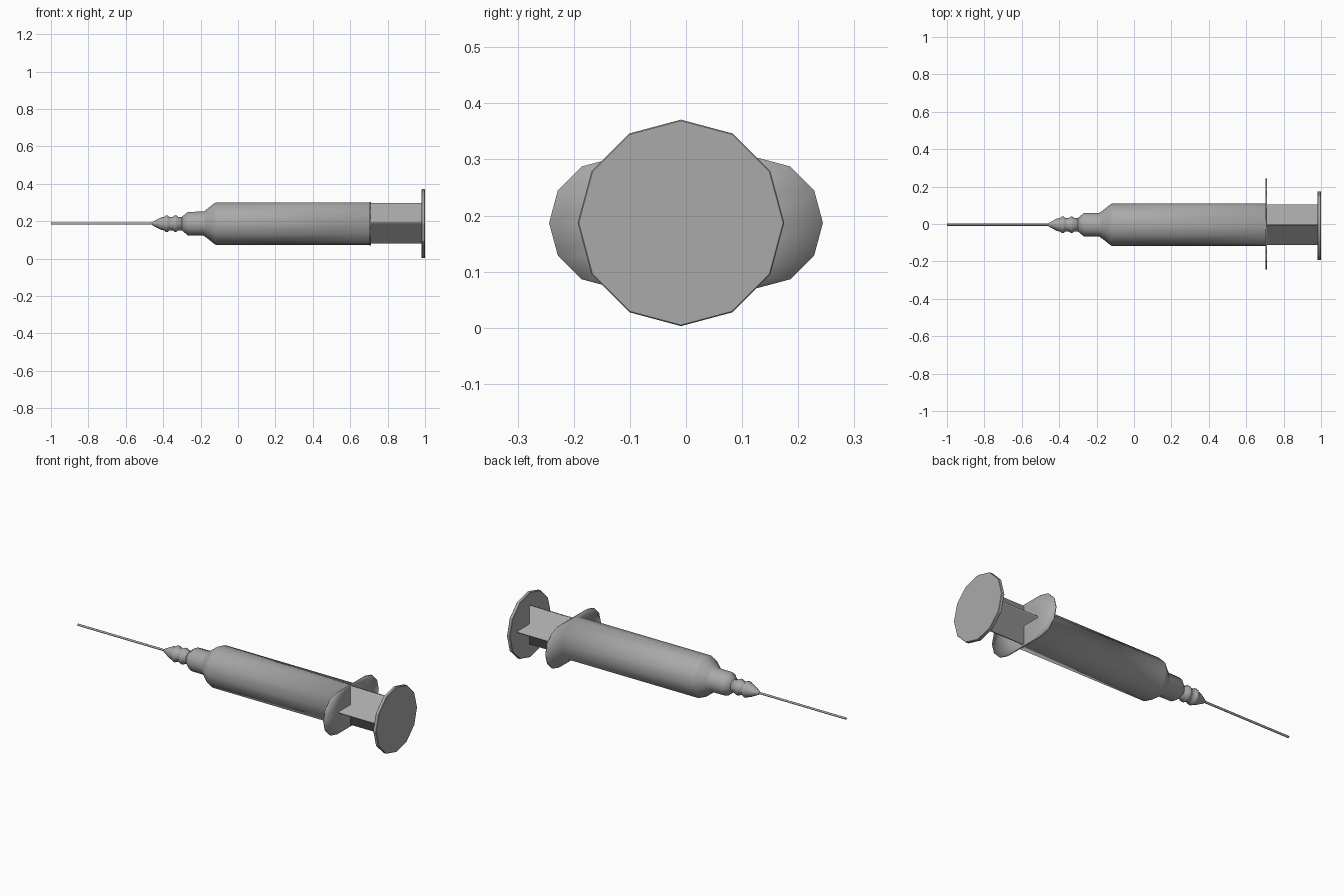
import bpy, bmesh
from math import sin, cos, pi, radians

if "Cube" in bpy.data.objects:
    bpy.data.objects.remove(bpy.data.objects["Cube"])

CZ = 0.187   # height of the syringe axis
CY = -0.004  # sideways offset of the axis
SIDES = 12

grey = bpy.data.materials.new("dark_grey")
grey.diffuse_color = (0.4, 0.4, 0.4, 1)
grey.use_nodes = True
grey.node_tree.nodes["Principled BSDF"].inputs["Base Color"].default_value = grey.diffuse_color


def finish(name, bm, smooth):
    bmesh.ops.remove_doubles(bm, verts=bm.verts, dist=1e-5)
    bmesh.ops.recalc_face_normals(bm, faces=bm.faces)
    mesh = bpy.data.meshes.new(name)
    bm.to_mesh(mesh)
    bm.free()
    mesh.materials.append(grey)
    ob = bpy.data.objects.new(name, mesh)
    bpy.context.collection.objects.link(ob)
    bpy.ops.object.select_all(action='DESELECT')
    ob.select_set(True)
    bpy.context.view_layer.objects.active = ob
    bpy.ops.object.shade_smooth_by_angle(angle=radians(smooth))
    return ob


def ring(x, r, n=SIDES, y=CY):
    return [(x, y + r * sin(2 * pi * i / n), CZ + r * cos(2 * pi * i / n)) for i in range(n)]


def stadium(x, r, off=0.0, y=CY):
    """Two half rounds joined by straight edges; off=0 gives a plain circle."""
    pts = []
    for side in (1, -1):
        for i in range(7):
            a = pi * i / 6
            pts.append((x, y + side * (off + r * sin(a)), CZ + side * r * cos(a)))
    return pts


def loft(name, loops, smooth=180, caps=True):
    """Skin a list of equal-length point loops, optionally capping both ends."""
    bm = bmesh.new()
    rows = [[bm.verts.new(p) for p in lp] for lp in loops]
    n = len(rows[0])
    for a, b in zip(rows, rows[1:]):
        for i in range(n):
            j = (i + 1) % n
            bm.faces.new((a[i], a[j], b[j], b[i]))
    if caps:
        bm.faces.new(rows[0])
        bm.faces.new(rows[-1][::-1])
    return finish(name, bm, smooth)


# barrel with shoulder, nozzle and finger flange in one smooth skin
body = [stadium(x, r) for x, r in [
    (-0.30, 0.036), (-0.268, 0.063), (-0.185, 0.064), (-0.17, 0.074),
    (-0.125, 0.110), (-0.115, 0.114), (0.703, 0.114)]]
flange = [stadium(x, 0.116, 0.128, 0.0) for x in (0.704, 0.711)]
loft("barrel", body + flange + [stadium(0.711, 0.110)])

# ribbed needle hub
loft("needle_hub", [ring(x, r) for x, r in [
    (-0.46, 0.005), (-0.454, 0.011), (-0.41, 0.034), (-0.395, 0.036),
    (-0.386, 0.044), (-0.376, 0.044), (-0.367, 0.036), (-0.348, 0.036),
    (-0.339, 0.044), (-0.329, 0.044), (-0.32, 0.036), (-0.29, 0.036)]])

# needle
loft("needle", [ring(x, 0.006, 8) for x in (-1.0, -0.44)], 60)

# plunger rod with a cross-shaped section, ends buried in barrel and disc
t, w = 0.005, 0.109
corner = [(w, -t), (w, t), (t, t)]
cross = []
for k in range(4):
    c, s = round(cos(k * pi / 2)), round(sin(k * pi / 2))
    cross += [(c * u - s * v, s * u + c * v) for u, v in corner]
loft("plunger_rod", [[(x, CY + u, CZ + 0.002 + v) for u, v in cross]
                     for x in (0.69, 0.985)], caps=False)

# thumb disc with slightly eased rims
loft("thumb_disc", [ring(x, r, y=-0.009) for x, r in [
    (0.981, 0.182), (0.983, 0.184), (0.998, 0.184), (1.0, 0.182)]], 30)
